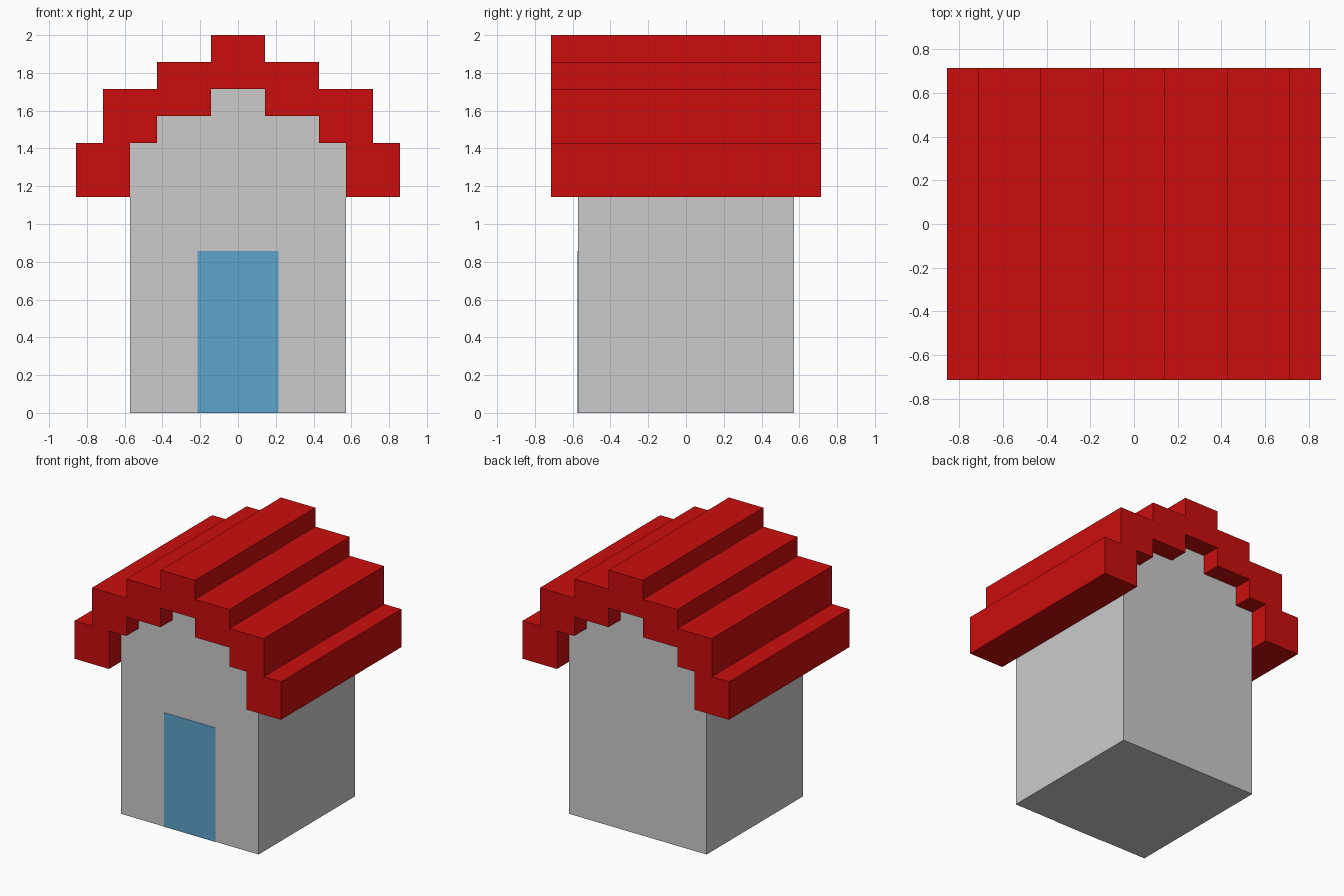
import bpy, bmesh

if "Cube" in bpy.data.objects:
    bpy.data.objects.remove(bpy.data.objects["Cube"])

U = 1 / 7  # block unit of the stepped design


def material(name, rgb):
    m = bpy.data.materials.new(name)
    m.diffuse_color = (*rgb, 1)
    m.use_nodes = True
    m.node_tree.nodes["Principled BSDF"].inputs["Base Color"].default_value = m.diffuse_color
    return m


def extrude_profile(name, points, y0, y1, mat):
    """Extrude an (x, z) outline given in block units from y0 to y1."""
    bm = bmesh.new()
    face = bm.faces.new([bm.verts.new((x * U, y0 * U, z * U)) for x, z in points])
    ext = bmesh.ops.extrude_face_region(bm, geom=[face])
    verts = [g for g in ext["geom"] if isinstance(g, bmesh.types.BMVert)]
    bmesh.ops.translate(bm, verts=verts, vec=(0, (y1 - y0) * U, 0))
    bmesh.ops.recalc_face_normals(bm, faces=bm.faces)
    me = bpy.data.meshes.new(name)
    bm.to_mesh(me)
    bm.free()
    me.materials.append(mat)
    ob = bpy.data.objects.new(name, me)
    bpy.context.collection.objects.link(ob)
    return ob


def mirrored(half):
    """Complete a right-hand outline with its left-hand mirror image."""
    return half + [(-x, z) for x, z in reversed(half)]


grey = material("wall grey", (0.60, 0.60, 0.60))
red = material("roof red", (0.60, 0.004, 0.004))
blue = material("door blue", (0.112, 0.366, 0.604))

# Stepped gable line shared by the walls and the underside of the roof
gable = [(4, 8), (4, 10), (3, 10), (3, 11), (1, 11), (1, 12)]
eaves = [(1, 14), (1, 13), (3, 13), (3, 12), (5, 12), (5, 10), (6, 10), (6, 8)]

# Walls
extrude_profile("walls", mirrored([(4, 0)] + gable[1:]), -4, 4, grey)

# Stepped roof, overhanging the front and back
outer = mirrored(eaves[::-1])             # right eave, over the ridge, left eave
inner = mirrored(gable)[::-1]             # back along the underside
extrude_profile("roof", outer + inner, -5, 5, red)

# Door, a thin plate on the front wall
extrude_profile("door", mirrored([(1.5, 0), (1.5, 6)]), -4.02, -4, blue)
